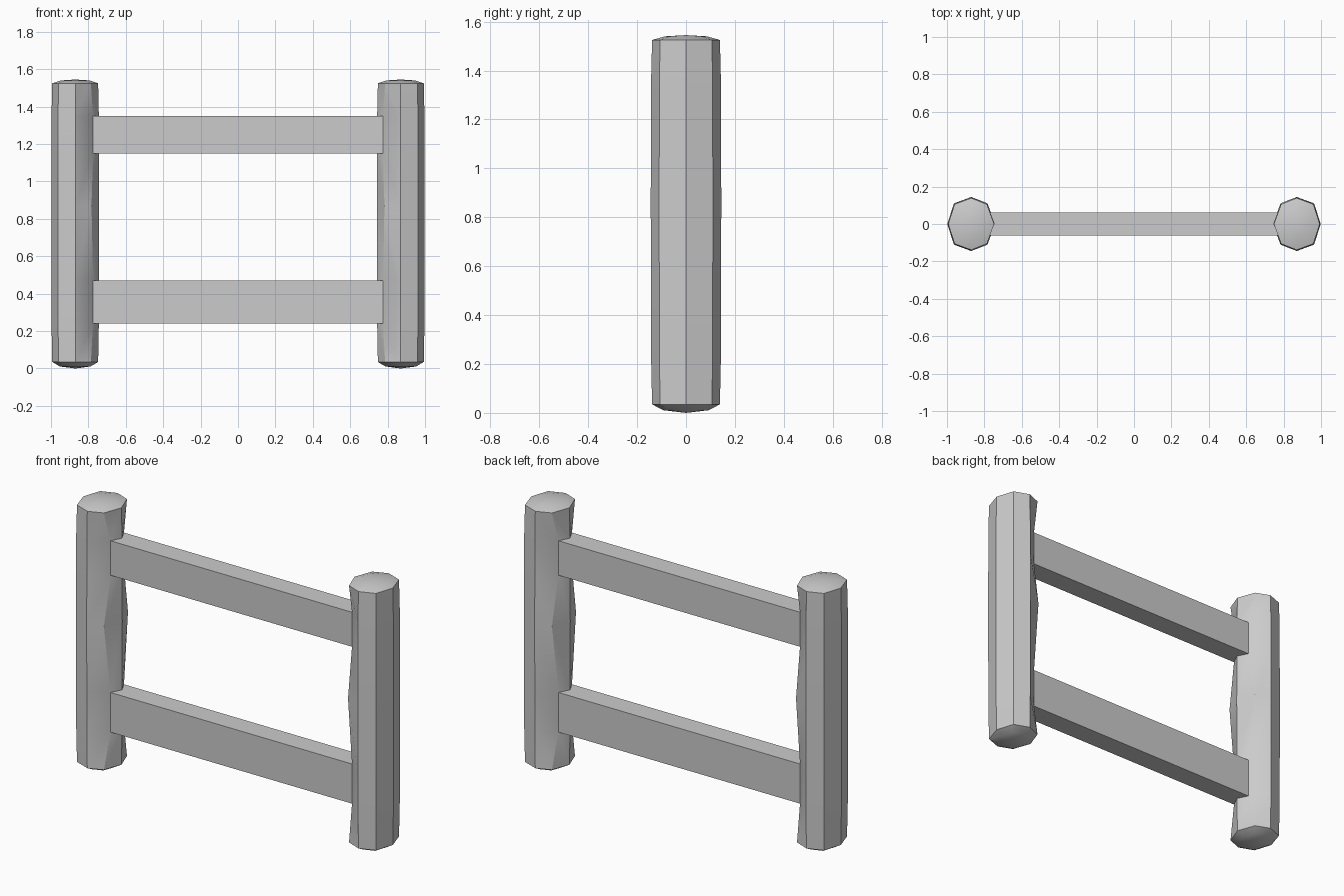
import bpy, bmesh, math

if "Cube" in bpy.data.objects:
    bpy.data.objects.remove(bpy.data.objects["Cube"])

POST_X = 0.87
MIRROR_Z = [  # height, outline scale, pinched to rail corners
    (0.035, 0.97, False), (0.24, 1.0, True), (0.47, 1.0, True),
    (0.87, 1.01, False), (1.15, 1.0, True), (1.35, 1.0, True),
    (1.525, 0.97, False)]


def outline(scale, pinch):
    # eight-sided post section, starting on the inner side facing the rails
    inner = (0.095, 0.062) if pinch else (0.086 * scale, 0.109 * scale)
    half = [(0.126 * scale, 0), inner, (0, 0.143 * scale), (-0.092 * scale, 0.109 * scale)]
    other = [(x, -y) for x, y in reversed(half[1:])]
    return half + [(-0.127 * scale, 0)] + other


def finish(name, bm, mirror=False):
    bmesh.ops.recalc_face_normals(bm, faces=bm.faces)
    mesh = bpy.data.meshes.new(name)
    bm.to_mesh(mesh)
    bm.free()
    obj = bpy.data.objects.new(name, mesh)
    bpy.context.collection.objects.link(obj)
    if mirror:
        obj.modifiers.new("Mirror", 'MIRROR').use_axis[0] = True
    return obj


# Posts: stacked octagon rings closed by shallow domes
bm = bmesh.new()
levels = [(0.011, 0.65, False)] + MIRROR_Z + [(1.54, 0.6, False)]
rings = [[bm.verts.new((x - POST_X, y, z)) for x, y in outline(s, p)]
         for z, s, p in levels]
for a, b in zip(rings, rings[1:]):
    for i in range(8):
        j = (i + 1) % 8
        bm.faces.new((a[i], a[j], b[j], b[i]))
for ring, z in ((rings[0], 0.0), (rings[-1], 1.545)):
    tip = bm.verts.new((-POST_X, 0, z))
    for i in range(8):
        bm.faces.new((ring[i], ring[(i + 1) % 8], tip))
posts = finish("posts", bm, mirror=True)
bpy.context.view_layer.objects.active = posts
posts.select_set(True)
bpy.ops.object.shade_smooth_by_angle(angle=math.radians(25))

# Rails: flat planks between the posts
for name, z0, z1 in (("lower_rail", 0.24, 0.47), ("upper_rail", 1.15, 1.35)):
    bm = bmesh.new()
    bmesh.ops.create_cube(bm, size=1)
    for v in bm.verts:
        v.co = (v.co.x * 1.55, v.co.y * 0.124, (z0 + z1) / 2 + v.co.z * (z1 - z0))
    finish(name, bm)
